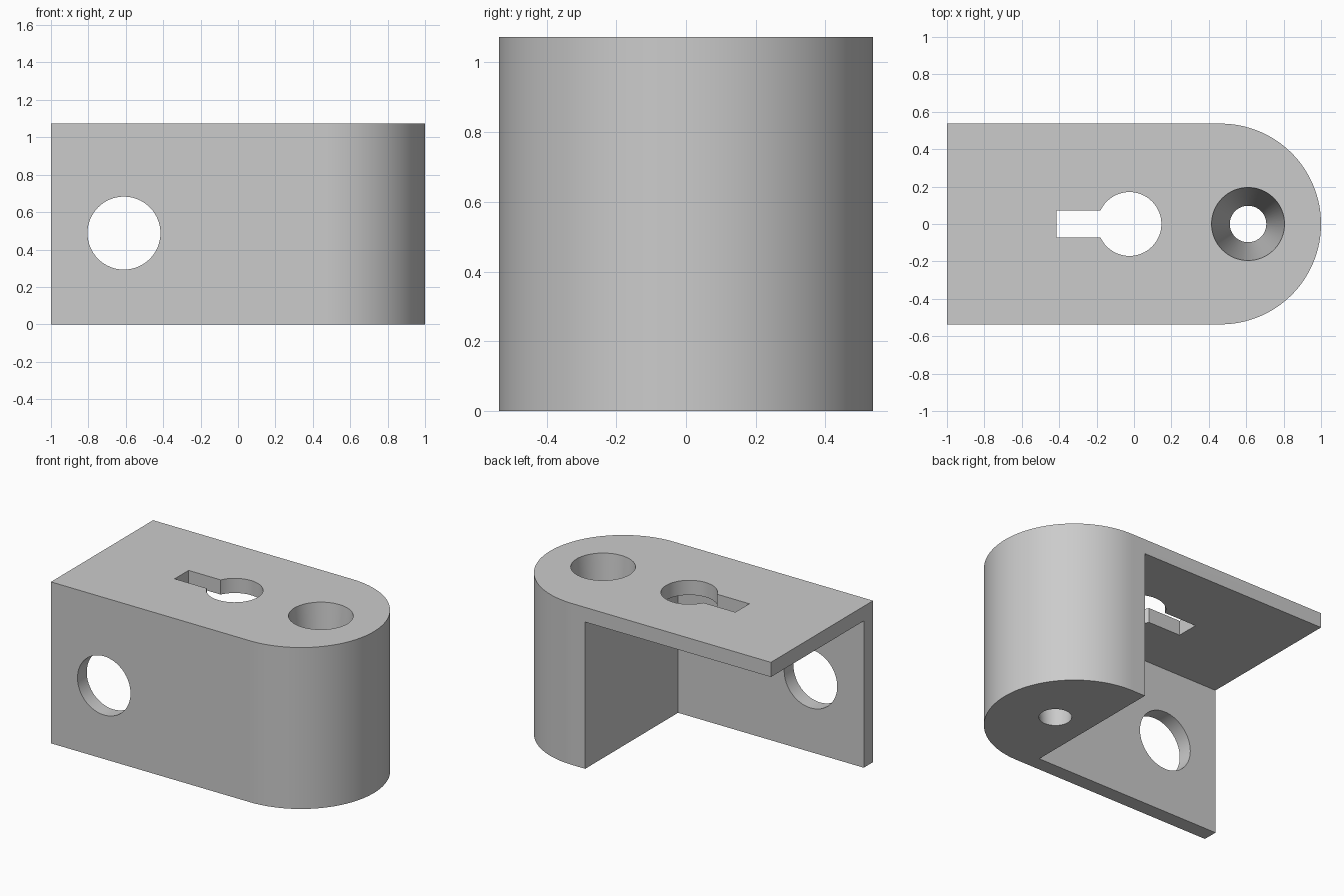
import bpy
import bmesh
from math import pi, sin, cos

cube = bpy.data.objects.get("Cube")
if cube:
    bpy.data.objects.remove(cube, do_unlink=True)

# Dimensions in grid units: the bracket is 20.5 long, 11 wide and 11 high
U = 2 / 20.5
LENGTH, WIDTH, HEIGHT, WALL = 20.5, 11, 11, 1
HALF = WIDTH / 2
OVER = 0.5

grey = bpy.data.materials.new("plain grey")
grey.use_nodes = True
grey.diffuse_color = (0.6, 0.6, 0.6, 1)
grey.node_tree.nodes["Principled BSDF"].inputs["Base Color"].default_value = (0.6, 0.6, 0.6, 1)


def add_object(name, bm):
    """Shift so the length is centred, scale to size and link."""
    for v in bm.verts:
        v.co.x -= LENGTH / 2
        v.co *= U
    bmesh.ops.recalc_face_normals(bm, faces=bm.faces)
    mesh = bpy.data.meshes.new(name)
    bm.to_mesh(mesh)
    bm.free()
    mesh.materials.append(grey)
    ob = bpy.data.objects.new(name, mesh)
    bpy.context.collection.objects.link(ob)
    return ob


def loft(name, lower, upper):
    """Closed solid between two matching rings of points."""
    bm = bmesh.new()
    a = [bm.verts.new(p) for p in lower]
    b = [bm.verts.new(p) for p in upper]
    n = len(a)
    bm.faces.new(a)
    bm.faces.new(b)
    for i in range(n):
        j = (i + 1) % n
        bm.faces.new((a[i], a[j], b[j], b[i]))
    return add_object(name, bm)


def circle(x, y, r, start=0, sweep=2 * pi, n=64):
    return [(x + r * cos(start + sweep * i / n), y + r * sin(start + sweep * i / n)) for i in range(n)]


def prism(name, outline, z0, z1):
    return loft(name, [(x, y, z0) for x, y in outline], [(x, y, z1) for x, y in outline])


def box(name, x0, x1, y0, y1, z0, z1):
    return prism(name, [(x0, y0), (x1, y0), (x1, y1), (x0, y1)], z0, z1)


# Solid block with a half-round end
nose = circle(LENGTH - HALF, 0, HALF, -pi / 2, pi)
outline = [(0, -HALF)] + nose + [(LENGTH - HALF, HALF), (0, HALF)]
bracket = prism("bracket_body", outline, 0, HEIGHT)

# Open pocket leaving a top plate, a front plate and the rounded post
pocket = box("pocket_cutter", -OVER, 14, -HALF + WALL, HALF + OVER, -OVER, HEIGHT - WALL)

# Keyhole in the top plate
key_round = prism("key_round_cutter", circle(10, 0, 1.75), HEIGHT - 2 * WALL, HEIGHT + OVER)
key_slot = box("key_slot_cutter", 6, 10, -0.75, 0.75, HEIGHT - 2 * WALL, HEIGHT + OVER)

# Tapered hole down through the post, wide at the top
slope = 1 / HEIGHT
taper = loft("taper_cutter",
             [(x, y, -OVER) for x, y in circle(16.5, 0, 1 - OVER * slope)],
             [(x, y, HEIGHT + OVER) for x, y in circle(16.5, 0, 2 + OVER * slope)])

# Round hole through the front plate
ring = circle(4, 5, 2)
front_hole = loft("front_hole_cutter",
                  [(x, -HALF - OVER, z) for x, z in ring],
                  [(x, -HALF + WALL + OVER, z) for x, z in ring])

# Cut everything out of the body, then drop the cutters
bpy.context.view_layer.objects.active = bracket
bracket.select_set(True)
for cutter in (pocket, key_round, key_slot, taper, front_hole):
    cutter.hide_render = True
    mod = bracket.modifiers.new(cutter.name, "BOOLEAN")
    mod.operation = "DIFFERENCE"
    mod.solver = "EXACT"
    mod.object = cutter
    bpy.ops.object.modifier_apply(modifier=mod.name)
    bpy.data.objects.remove(cutter, do_unlink=True)

bpy.ops.object.shade_smooth_by_angle(angle=pi / 6)
